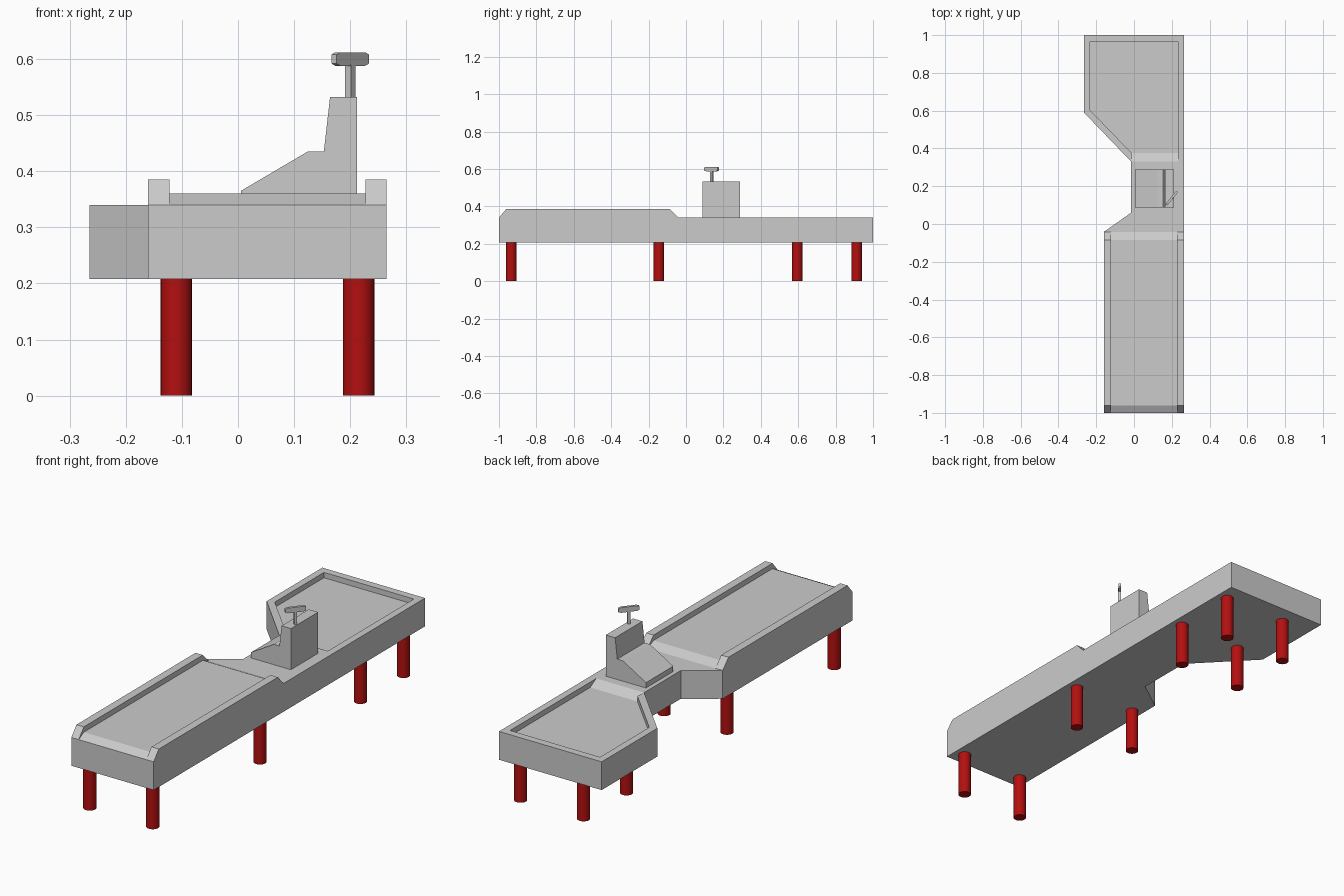
import bpy, bmesh
from math import radians
from mathutils import Matrix

if "Cube" in bpy.data.objects:
    bpy.data.objects.remove(bpy.data.objects["Cube"])


def build(name, faces, smooth=False):
    """Make an object from face polygons, welding shared corners."""
    bm = bmesh.new()
    for f in faces:
        bm.faces.new([bm.verts.new(p) for p in f])
    bmesh.ops.remove_doubles(bm, verts=bm.verts, dist=1e-5)
    bmesh.ops.recalc_face_normals(bm, faces=bm.faces)
    me = bpy.data.meshes.new(name)
    bm.to_mesh(me)
    bm.free()
    ob = bpy.data.objects.new(name, me)
    bpy.context.collection.objects.link(ob)
    return ob


def prism_xz(profile, y0, y1):
    """Faces of an x-z profile extruded along y."""
    a = [(x, y0, z) for x, z in profile]
    b = [(x, y1, z) for x, z in profile]
    n = len(profile)
    return [a, b[::-1]] + [[a[i], a[(i + 1) % n], b[(i + 1) % n], b[i]] for i in range(n)]


def flat(points, z):
    return [(x, y, z) for x, y in points]


def strip(profile, x0, x1):
    """Surface following a y-z profile between two x positions."""
    return [[(x0, *p), (x1, *p), (x1, *q), (x0, *q)] for p, q in zip(profile, profile[1:])]


# Counter body: plan outline, bottom and outer walls
BOT, TOP, FLOOR = 0.208, 0.34, 0.315
outline = [(-0.16, -1), (0.265, -1), (0.265, 1), (-0.265, 1),
           (-0.265, 0.59), (-0.015, 0.33), (-0.015, 0.06), (-0.16, -0.042)]
faces = [flat(outline, BOT)]
for p, q in zip(outline, outline[1:] + outline[:1]):
    faces.append([(*p, BOT), (*q, BOT), (*q, TOP), (*p, TOP)])

# Raised belt with a rail on each side
rail = [(-1, TOP), (-0.962, 0.385), (-0.085, 0.385), (-0.042, TOP)]
belt = [(-1, TOP), (-0.962, 0.36), (-0.085, 0.36), (-0.042, TOP)]
faces += strip(belt, -0.122, 0.227)
for outer, inner in ((-0.16, -0.122), (0.265, 0.227)):
    faces += strip(rail, outer, inner)
    faces.append([(outer, *p) for p in rail])
    faces.append([(inner, *p) for p in rail + belt[2:0:-1]])

# Flat middle section
faces.append(flat([(-0.16, -0.042), (0.265, -0.042), (0.265, 0.33),
                   (0.232, 0.33), (-0.015, 0.33), (-0.015, 0.06)], TOP))

# Sunken packing tray: rim, walls, floor and entry ramp
rim_out = [(0.265, 0.33), (0.265, 1), (-0.265, 1), (-0.265, 0.59), (-0.015, 0.33)]
rim_in = [(0.232, 0.375), (0.232, 0.965), (-0.232, 0.965), (-0.232, 0.602), (-0.012, 0.375)]
for i in range(4):
    a, b, c, d = rim_out[i], rim_out[i + 1], rim_in[i + 1], rim_in[i]
    faces.append(flat([a, b, c, d], TOP))
    faces.append([(*d, TOP), (*c, TOP), (*c, FLOOR), (*d, FLOOR)])
faces.append(flat([(0.265, 0.33), (0.232, 0.375), (0.232, 0.33)], TOP))
faces.append(flat(rim_in, FLOOR))
ramp_r, ramp_l = (0.232, 0.33, TOP), (-0.015, 0.33, TOP)
faces.append([ramp_l, ramp_r, (*rim_in[0], FLOOR), (*rim_in[4], FLOOR)])
for top, p in ((ramp_r, rim_in[0]), (ramp_l, rim_in[4])):
    faces.append([top, (*p, TOP), (*p, FLOOR)])
build("counter_body", faces)

# Scanner housing
build("scanner_housing", prism_xz(
    [(0.005, TOP), (0.005, 0.365), (0.124, 0.435), (0.153, 0.435),
     (0.164, 0.532), (0.212, 0.532), (0.212, TOP)], 0.087, 0.288))

# Small display on a post, turned towards the corner
turn = Matrix.Translation((0.2, 0.137, 0)) @ Matrix.Rotation(radians(51), 4, 'Z')
post = build("display_post", prism_xz(
    [(-0.0065, 0.53), (0.0065, 0.53), (0.0065, 0.59), (-0.0065, 0.59)], -0.0065, 0.0065))
head = build("display_head", prism_xz(
    [(-0.035, 0.588), (0.035, 0.588), (0.046, 0.592), (0.046, 0.608),
     (0.035, 0.612), (-0.035, 0.612), (-0.046, 0.608), (-0.046, 0.592)], -0.006, 0.006))
for ob in (post, head):
    ob.matrix_world = turn

# Legs
red = bpy.data.materials.new("leg_red")
red.diffuse_color = (0.45, 0.005, 0.005, 1)
red.use_nodes = True
red.node_tree.nodes["Principled BSDF"].inputs["Base Color"].default_value = red.diffuse_color
for y in (-0.935, -0.145, 0.595, 0.912):
    for x in (-0.11, 0.215):
        bpy.ops.mesh.primitive_cylinder_add(vertices=24, radius=0.028, depth=BOT,
                                            location=(x, y, BOT / 2))
        leg = bpy.context.object
        leg.name = "leg"
        leg.data.materials.append(red)
        bpy.ops.object.shade_smooth_by_angle()
